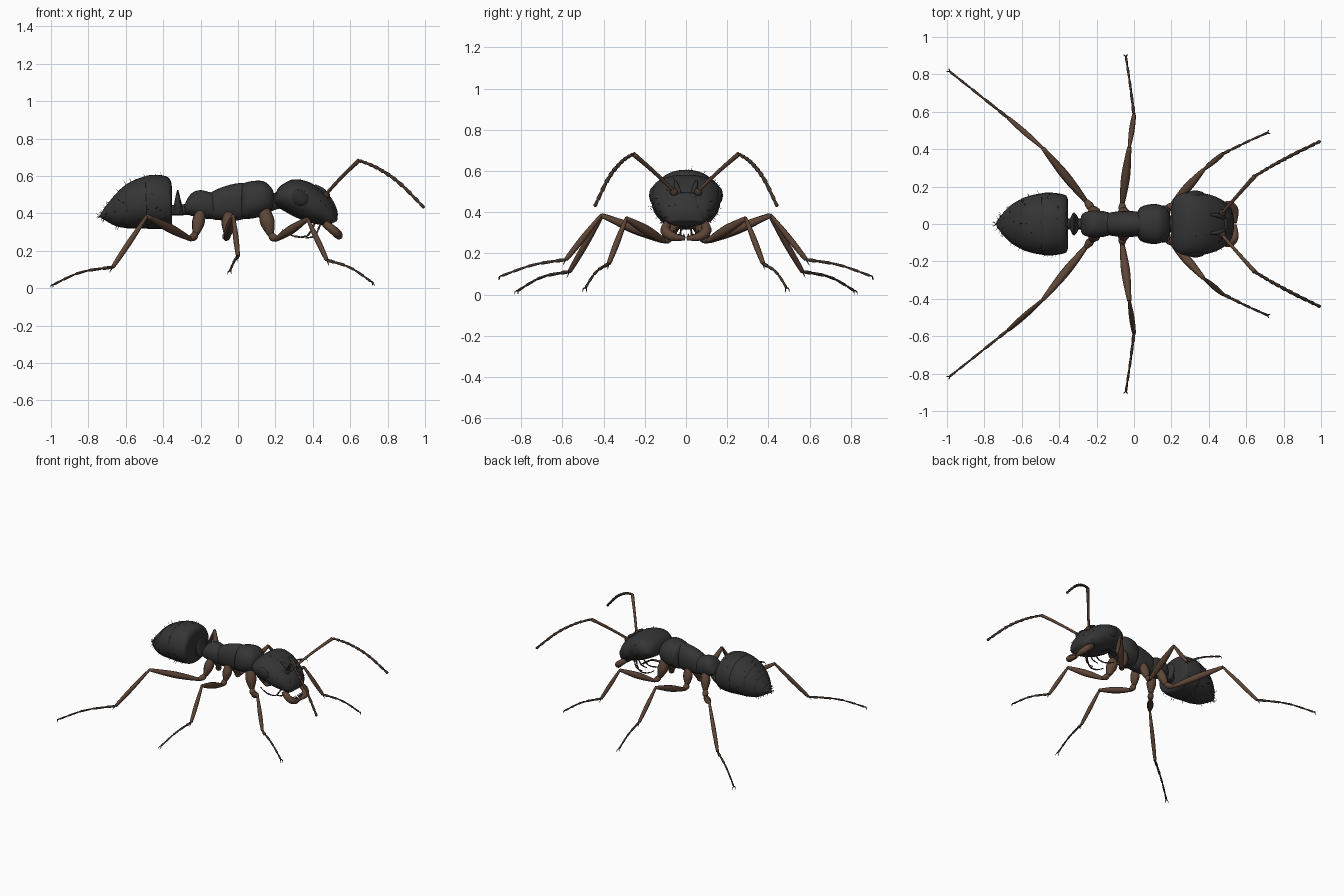
import bpy, bmesh, math, random
from mathutils import Vector

if "Cube" in bpy.data.objects:
    bpy.data.objects.remove(bpy.data.objects["Cube"])
random.seed(4)


def material(name, col):
    m = bpy.data.materials.new(name)
    m.diffuse_color = (*col, 1)
    m.use_nodes = True
    m.node_tree.nodes["Principled BSDF"].inputs["Base Color"].default_value = m.diffuse_color
    return m


BLACK = material("dark_shell", (0.035, 0.035, 0.035))
EYE = material("eye_dark", (0.025, 0.025, 0.026))
BROWN = material("leg_brown", (0.11, 0.06, 0.038))
DARK = material("dark_brown", (0.055, 0.034, 0.024))


def spline(pts, t):
    """Catmull-Rom value at t (0..1) through rows of any width."""
    n = len(pts) - 1
    i = min(int(t * n), n - 1)
    f = t * n - i
    p0, p1, p2, p3 = pts[max(i - 1, 0)], pts[i], pts[i + 1], pts[min(i + 2, n)]
    return [0.5 * (2 * b + (c - a) * f + (2 * a - 5 * b + 4 * c - d) * f * f
                   + (3 * b - a - 3 * c + d) * f ** 3) for a, b, c, d in zip(p0, p1, p2, p3)]


def skin(bm, rings):
    rows = [[bm.verts.new(p) for p in r] for r in rings]
    n = len(rows[0])
    for a, b in zip(rows, rows[1:]):
        for k in range(n):
            bm.faces.new((a[k], a[(k + 1) % n], b[(k + 1) % n], b[k]))
    bm.faces.new(rows[0])
    bm.faces.new(rows[-1])


def finish(name, bm, mat):
    bmesh.ops.recalc_face_normals(bm, faces=bm.faces)
    for f in bm.faces:
        f.smooth = True
    me = bpy.data.meshes.new(name)
    bm.to_mesh(me)
    bm.free()
    me.materials.append(mat)
    ob = bpy.data.objects.new(name, me)
    bpy.context.collection.objects.link(ob)
    return ob


def shell_point(row, a, e=0.9, grow=0.0):
    """Point on a body section: row = top x, top z, bottom x, bottom z, half width."""
    xt, zt, xb, zb, w = row
    c, s = math.cos(a), math.sin(a)
    c, s = math.copysign(abs(c) ** e, c), math.copysign(abs(s) ** e, s)
    g = 1 + grow
    return Vector(((xt + xb) / 2 + (xt - xb) / 2 * s * g, w * c * g,
                   (zt + zb) / 2 + (zt - zb) / 2 * s * g))


def shell(name, rows, mat=BLACK, t0=0.0, t1=1.0, n=24, e=0.9, lip=0.0, seg=32):
    bm = bmesh.new()
    rings = []
    for i in range(n + 1):
        u = i / n
        row = spline(rows, t0 + (t1 - t0) * u)
        rings.append([shell_point(row, 2 * math.pi * k / seg, e, lip * u) for k in range(seg)])
    skin(bm, rings)
    return finish(name, bm, mat)


def add_tube(bm, path, radii, n=12, seg=10, beads=0):
    """Round tube along a smooth path; beads makes ringed joints."""
    pts = [Vector(p) for p in path]
    ts, rs = [], []
    if beads:
        for b in range(beads):
            for f, k in ((0.0, .6), (.12, .85), (.8, 1.15), (.97, .8)):
                ts.append((b + f) / beads)
                rs.append(k)
    else:
        ts = [i / n for i in range(n + 1)]
        rs = [1] * (n + 1)
    rr = [(r,) for r in radii]
    cs = [Vector(spline(pts, t)) for t in ts]
    u, rings = Vector((0.31, 0.2, 0.93)), []
    for i, c in enumerate(cs):
        d = (cs[min(i + 1, len(cs) - 1)] - cs[max(i - 1, 0)]).normalized()
        u = (u - d * u.dot(d)).normalized()
        v = d.cross(u)
        r = spline(rr, ts[i])[0] * rs[i]
        rings.append([c + (u * math.cos(a) + v * math.sin(a)) * r
                      for a in (2 * math.pi * k / seg for k in range(seg))])
    skin(bm, rings)


def tube(name, path, radii, mat=BROWN, **kw):
    bm = bmesh.new()
    add_tube(bm, path, radii, **kw)
    return finish(name, bm, mat)


def ball(name, loc, scale, mat, rot=(0, 0, 0)):
    bm = bmesh.new()
    bmesh.ops.create_uvsphere(bm, u_segments=20, v_segments=12, radius=1)
    ob = finish(name, bm, mat)
    ob.location, ob.scale, ob.rotation_euler = loc, scale, rot
    return ob


# Head, tilted down towards the jaws
HEAD = [(.198, .495, .196, .47, .05), (.215, .535, .20, .45, .12), (.25, .562, .215, .432, .152),
        (.30, .582, .25, .41, .168), (.38, .567, .31, .378, .168), (.46, .513, .38, .352, .152),
        (.505, .46, .44, .338, .125), (.526, .41, .48, .33, .10), (.522, .37, .495, .335, .075)]
shell("head", HEAD, n=32)
tube("neck", [(.16, 0, .455), (.2, 0, .465), (.24, 0, .475)], [.05, .045, .05], BLACK)
# Clypeus plate with the ridge above it
shell("clypeus", [(.49, .495, .47, .48, .045), (.515, .455, .46, .42, .07),
                  (.533, .405, .47, .37, .092), (.53, .36, .48, .335, .085)], n=12)

# Thorax: three overlapping plates
shell("pronotum", [(.015, .55, .015, .39, .055), (.04, .565, .03, .37, .09),
                   (.09, .574, .09, .375, .106), (.14, .57, .14, .39, .102),
                   (.18, .535, .175, .415, .08), (.196, .49, .19, .445, .04)])
shell("mesothorax", [(-.155, .505, -.15, .38, .05), (-.12, .525, -.13, .367, .062),
                     (-.07, .545, -.07, .362, .068), (0, .561, 0, .362, .068),
                     (.06, .56, .06, .38, .06)])
shell("propodeum", [(-.286, .44, -.284, .42, .03), (-.275, .47, -.28, .40, .052),
                    (-.245, .51, -.25, .387, .068), (-.2, .524, -.2, .374, .072),
                    (-.15, .513, -.15, .37, .066), (-.11, .51, -.11, .37, .05)])

# Waist: stalk and upright scale
tube("waist_stalk", [(-.26, 0, .425), (-.32, 0, .415), (-.39, 0, .42)], [.033, .028, .032], BLACK)
shell("waist_scale", [(-.348, .39, -.288, .395, .035), (-.344, .43, -.295, .43, .054),
                      (-.336, .48, -.308, .48, .06), (-.328, .515, -.316, .515, .035),
                      (-.324, .525, -.32, .525, .008)], n=14)

# Gaster: overlapping ringed plates cut from one profile
GASTER = [(-.354, .50, -.352, .38, .08), (-.357, .565, -.355, .34, .14), (-.385, .597, -.38, .321, .158),
          (-.46, .604, -.45, .318, .166), (-.54, .583, -.53, .320, .156), (-.61, .545, -.60, .322, .132),
          (-.665, .49, -.66, .335, .096), (-.71, .435, -.705, .36, .05), (-.735, .395, -.735, .375, .012)]
cuts = [0, .43, .62, .76, .87, 1]
for i in range(5):
    shell("gaster_plate_%d" % (i + 1), GASTER, t0=max(cuts[i] - .04, 0) if i else 0, t1=cuts[i + 1],
          n=20 if i == 0 else 8, e=.95, lip=.014 if i < 4 else 0)

# Fine hairs on gaster and head
bm = bmesh.new()


def hairs(rows, count, lo, hi, length):
    for _ in range(count):
        t, a = random.uniform(lo, hi), random.uniform(0, 2 * math.pi)
        row = spline(rows, t)
        p = shell_point(row, a)
        mid = Vector(((row[0] + row[2]) / 2, 0, (row[1] + row[3]) / 2))
        d = (p - mid).normalized() + Vector((-.5, 0, 0)) * (rows is GASTER)
        q = p + d.normalized() * length * random.uniform(.6, 1.2)
        add_tube(bm, [p, q], [.0016, .0005], n=1, seg=3)


hairs(GASTER, 70, .25, .97, .022)
hairs(HEAD, 25, .3, .95, .014)
for k in range(8):
    a = k * math.pi / 4
    add_tube(bm, [(-.73, 0, .385), (-.757, .014 * math.cos(a), .385 + .014 * math.sin(a))],
             [.002, .0006], n=1, seg=3)
finish("hairs", bm, DARK)

# Leg joints for +y: coxa top, coxa end, femur start, knee, ankle, tarsus middle, toe
LEGS = {
    "front": [(.14, .05, .42), (.175, .075, .285), (.2, .1, .258), (.372, .29, .37),
              (.475, .375, .15), (.6, .437, .11), (.712, .487, .035)],
    "middle": [(-.05, .04, .40), (-.06, .072, .29), (-.064, .1, .262), (-.025, .412, .385),
               (0, .583, .17), (-.02, .74, .145), (-.043, .893, .092)],
    "hind": [(-.2, .04, .41), (-.225, .082, .29), (-.25, .115, .26), (-.487, .405, .385),
             (-.67, .565, .112), (-.84, .7, .085), (-.985, .815, .02)],
}

for side, s in (("left", 1), ("right", -1)):
    def m(*p):
        return Vector((p[0], s * p[1], p[2]))

    for leg, joints in LEGS.items():
        a, b, c, knee, ankle, mid, toe = [m(*j) for j in joints]
        pre = "%s_%s_leg_" % (leg, side)
        big = 1.15 if leg == "front" else 1
        tube(pre + "coxa", [a, a.lerp(b, .5), b], [.026 * big, .034 * big, .017])
        tube(pre + "trochanter", [b.lerp(a, .08), b.lerp(c, .5), c.lerp(knee, .04)], [.012, .022, .012])
        tube(pre + "femur", [c.lerp(knee, k) for k in (0, .25, .5, .75, 1)],
             [.011, .02, .024, .019, .011])
        tube(pre + "tibia", [knee.lerp(ankle, k) for k in (-.02, .1, .5, .85, 1)],
             [.007, .010, .015, .013, .010])
        tube(pre + "tarsus", [ankle, mid, toe], [.009, .0065, .006], DARK, beads=5)
        # Claws and tibial spur
        bm = bmesh.new()
        d = (toe - mid).normalized()
        w = d.cross(Vector((0, 0, 1))).normalized()
        for k in (-1, 1):
            add_tube(bm, [toe, toe + d * .012 + w * k * .008, toe + d * .015 + w * k * .011
                          - Vector((0, 0, .016))], [.004, .003, .0008], n=4, seg=5)
        add_tube(bm, [ankle, ankle + (mid - ankle) * .1 - Vector((0, 0, .026))],
                 [.004, .001], n=2, seg=5)
        finish(pre + "claws", bm, DARK)

    # Antenna: socket, long scape, ringed flagellum
    ball(side + "_antenna_socket", m(.472, .058, .497), (.02, .02, .02), DARK)
    tube(side + "_antenna_scape", [m(.468, .055, .5), m(.56, .16, .6), m(.645, .255, .682)],
         [.009, .0095, .012])
    tube(side + "_antenna_flagellum", [m(.645, .255, .683), m(.74, .312, .645),
                                       m(.86, .376, .565), m(.995, .442, .43)],
         [.008, .009, .0095, .008], DARK, beads=11)
    # Frontal ridge beside the socket
    tube(side + "_frontal_ridge", [m(.485, .03, .492), m(.45, .045, .525), m(.41, .05, .55)],
         [.008, .012, .006], BLACK)
    # Eye
    ball(side + "_eye", m(.33, .153, .482), (.055, .026, .042), EYE, (0, .5, s * -.03))
    # Mandible with teeth
    tube(side + "_mandible", [m(.465, .09, .345), m(.51, .1, .31), m(.538, .068, .283),
                              m(.54, .004, .272)], [.02, .024, .022, .009])
    bm = bmesh.new()
    for k in range(5):
        y = .012 + .014 * k
        add_tube(bm, [m(.53, y, .28), m(.505, y * .9, .296)], [.008, .001], n=2, seg=6)
    finish(side + "_mandible_teeth", bm, DARK)
    # Mouth palps
    tube(side + "_long_palp", [m(.41, .035, .345), m(.37, .055, .28), m(.3, .062, .278),
                               m(.235, .06, .312)], [.006, .005, .005, .003], DARK, beads=6, seg=8)
    tube(side + "_short_palp", [m(.44, .02, .34), m(.41, .03, .28), m(.36, .03, .268)],
         [.005, .005, .003], DARK, beads=4, seg=8)
